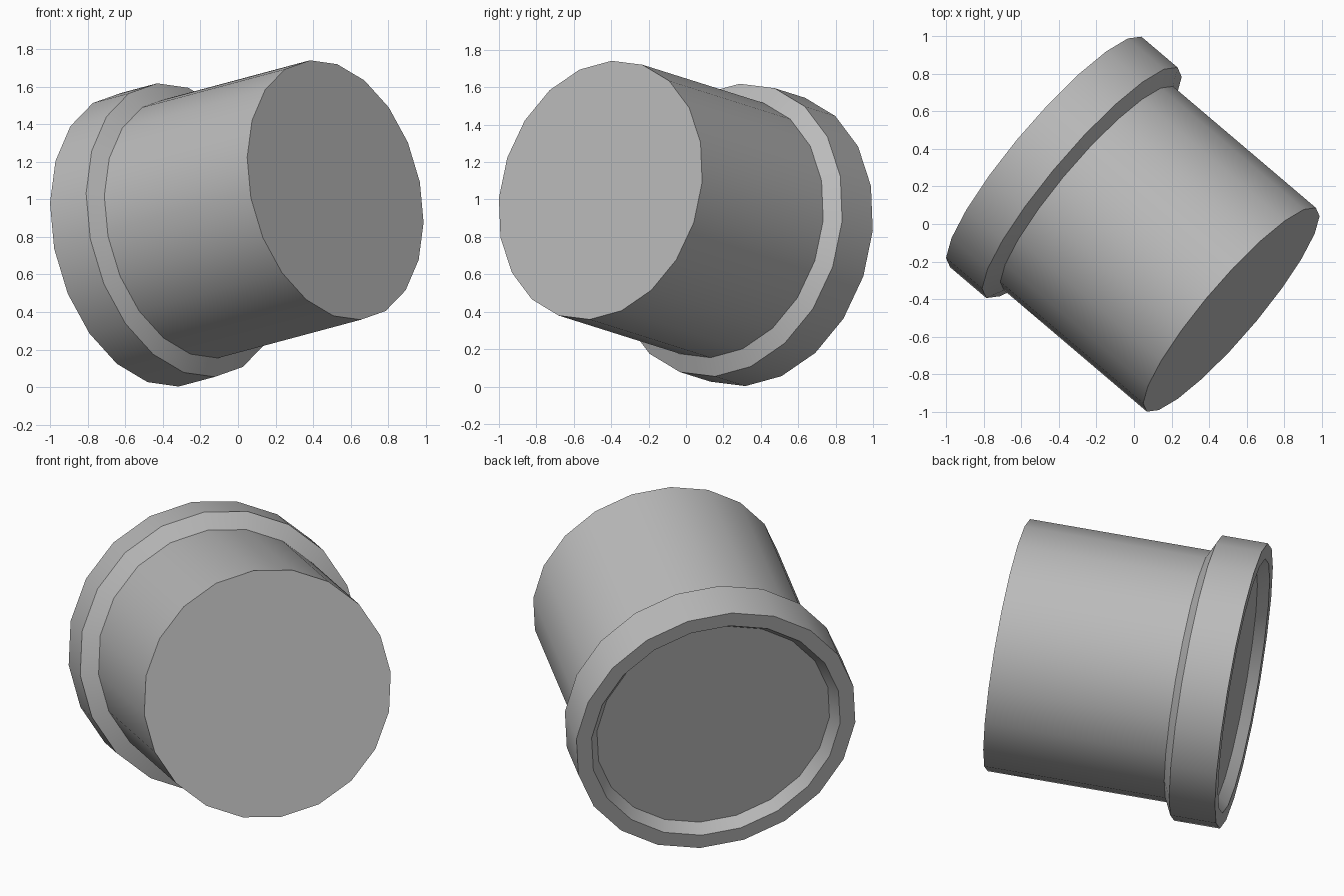
import bpy, bmesh, math
from mathutils import Vector

if "Cube" in bpy.data.objects:
    bpy.data.objects.remove(bpy.data.objects["Cube"])

SIDES = 20
PHASE = math.radians(93.5)

# Tilted axis of the plug: from the rear flange to the front end
axis = Vector((0.746, -0.634, 0.20)).normalized()
side = Vector((0, 0, 1)).cross(axis).normalized()
up = axis.cross(side)
front_centre = Vector((0.519, -0.457, 1.05))

# Darker grey of the plug
grey = bpy.data.materials.new("mid_grey")
grey.diffuse_color = (0.5, 0.5, 0.5, 1)
grey.use_nodes = True
grey.node_tree.nodes["Principled BSDF"].inputs["Base Color"].default_value = grey.diffuse_color


def lathe(name, profile):
    """Turn (distance behind front end, radius) points around the axis."""
    bm = bmesh.new()
    rings = []
    for dist, radius in profile:
        ring = []
        for i in range(SIDES):
            a = PHASE + 2 * math.pi * i / SIDES
            p = front_centre - axis * dist
            p += (side * math.cos(a) + up * math.sin(a)) * radius
            ring.append(bm.verts.new(p))
        rings.append(ring)
    for r0, r1 in zip(rings, rings[1:]):
        for i in range(SIDES):
            j = (i + 1) % SIDES
            bm.faces.new((r0[i], r0[j], r1[j], r1[i]))
    bm.faces.new(rings[0])
    bm.faces.new(rings[-1])
    bmesh.ops.recalc_face_normals(bm, faces=bm.faces)
    mesh = bpy.data.meshes.new(name)
    bm.to_mesh(mesh)
    bm.free()
    mesh.materials.append(grey)
    obj = bpy.data.objects.new(name, mesh)
    bpy.context.collection.objects.link(obj)
    bpy.context.view_layer.objects.active = obj
    obj.select_set(True)
    bpy.ops.object.shade_smooth_by_angle(angle=math.radians(30))
    return obj


# Flanged plug: barrel, chamfered collar, flat rim, shallow tapered recess
lathe("flanged_plug", [
    (0.0, 0.707),
    (1.02, 0.707),
    (1.067, 0.80),
    (1.325, 0.80),
    (1.325, 0.713),
    (1.265, 0.667),
])
